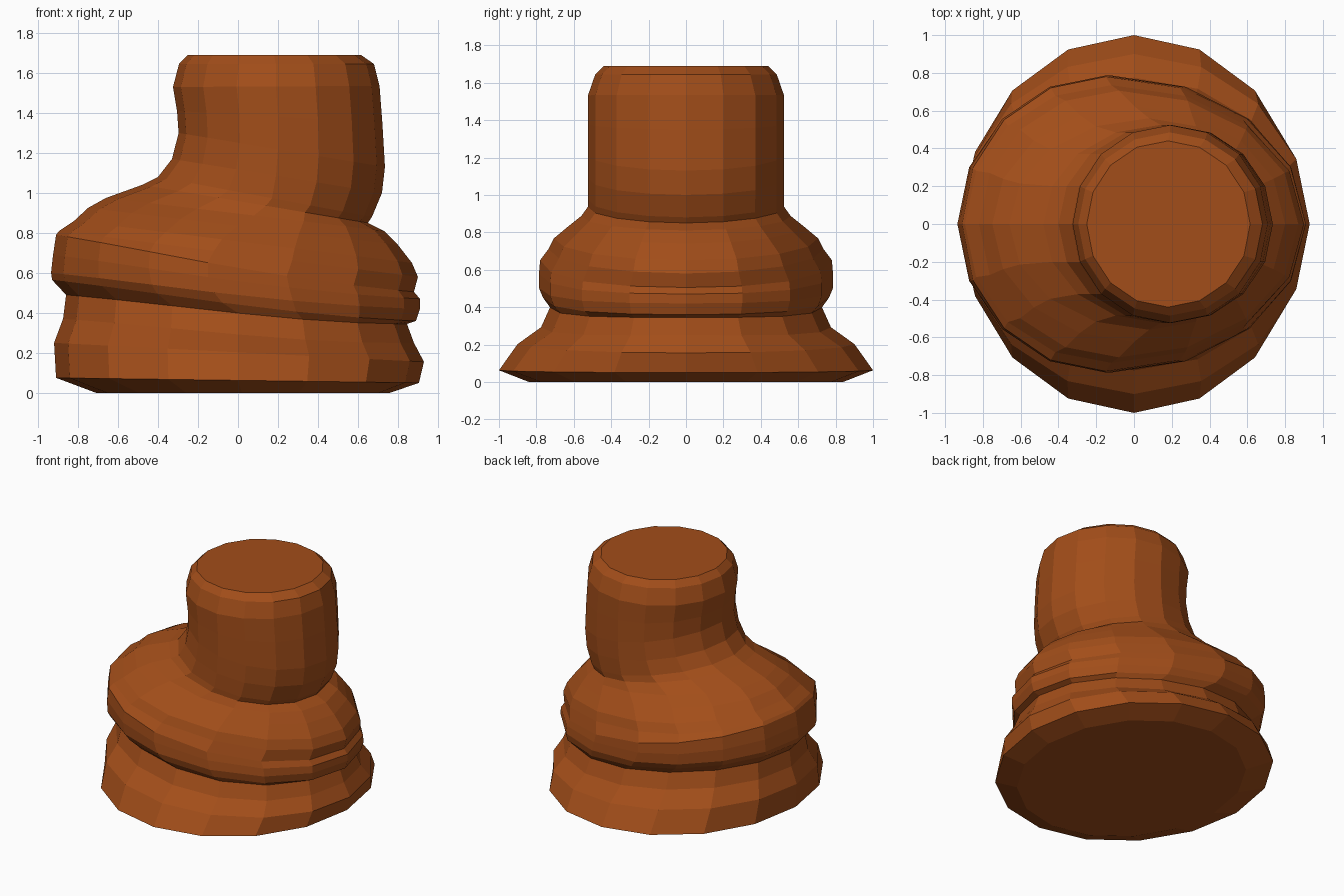
import bpy, bmesh, math

SIDES = 16

# Tilted cross-sections, bottom to top:
# left x, left z, right x, right z, half depth, x of widest point
RINGS = [
    (-0.71, 0.00, 0.76, 0.00, 0.84, 0.02),     # underside
    (-0.91, 0.075, 0.905, 0.05, 1.00, 0.0),    # flared foot
    (-0.92, 0.25, 0.93, 0.155, 0.90, 0.0),
    (-0.875, 0.37, 0.88, 0.25, 0.775, 0.0),
    (-0.86, 0.49, 0.845, 0.345, 0.727, 0.0),   # groove
    (-0.93, 0.565, 0.89, 0.36, 0.765, -0.08),  # sloping band
    (-0.935, 0.60, 0.91, 0.42, 0.786, -0.12),
    (-0.925, 0.69, 0.91, 0.47, 0.786, -0.15),
    (-0.91, 0.79, 0.88, 0.505, 0.78, -0.15),
    (-0.895, 0.81, 0.90, 0.58, 0.735, -0.12),  # shoulder
    (-0.82, 0.86, 0.87, 0.65, 0.706, -0.08),
    (-0.75, 0.925, 0.80, 0.74, 0.625, 0.0),
    (-0.66, 0.975, 0.73, 0.81, 0.56, 0.08),
    (-0.48, 1.04, 0.65, 0.85, 0.525, 0.14),    # neck crease
    (-0.40, 1.08, 0.67, 0.88, 0.523, 0.17),
    (-0.33, 1.17, 0.72, 1.00, 0.524, 0.19),    # neck
    (-0.297, 1.30, 0.735, 1.13, 0.524, 0.20),
    (-0.305, 1.41, 0.722, 1.35, 0.524, 0.20),
    (-0.325, 1.53, 0.708, 1.535, 0.524, 0.19),
    (-0.295, 1.645, 0.68, 1.645, 0.485, 0.19),  # rounded rim
    (-0.25, 1.69, 0.615, 1.69, 0.44, 0.18),    # flat top
]


def add_ring(bm, xl, zl, xr, zr, depth, cx):
    # rings around the groove and band sag a little on the right half
    sag = 0.018 if 0.2 < zr < 0.55 else 0.0
    verts = []
    for i in range(SIDES):
        a = 2 * math.pi * i / SIDES
        c, s = math.cos(a), math.sin(a)
        x = cx + c * ((xr - cx) if c > 0 else (cx - xl))
        z = zl + (zr - zl) * (x - xl) / (xr - xl) - sag * s * s * (1 + c)
        verts.append(bm.verts.new((x, depth * s, z)))
    return verts


# Lofted body with closed ends
bm = bmesh.new()
loops = [add_ring(bm, *r) for r in RINGS]
for lo, hi in zip(loops, loops[1:]):
    for i in range(SIDES):
        j = (i + 1) % SIDES
        bm.faces.new((lo[i], lo[j], hi[j], hi[i]))
bm.faces.new(list(reversed(loops[0])))
bm.faces.new(loops[-1])
bmesh.ops.recalc_face_normals(bm, faces=bm.faces[:])

mesh = bpy.data.meshes.new("clay_pedestal")
bm.to_mesh(mesh)
bm.free()
body = bpy.data.objects.new("clay_pedestal", mesh)
bpy.context.collection.objects.link(body)

# Brown clay
clay = bpy.data.materials.new("brown_clay")
clay.diffuse_color = (0.36, 0.075, 0.01, 1.0)
mesh.materials.append(clay)
